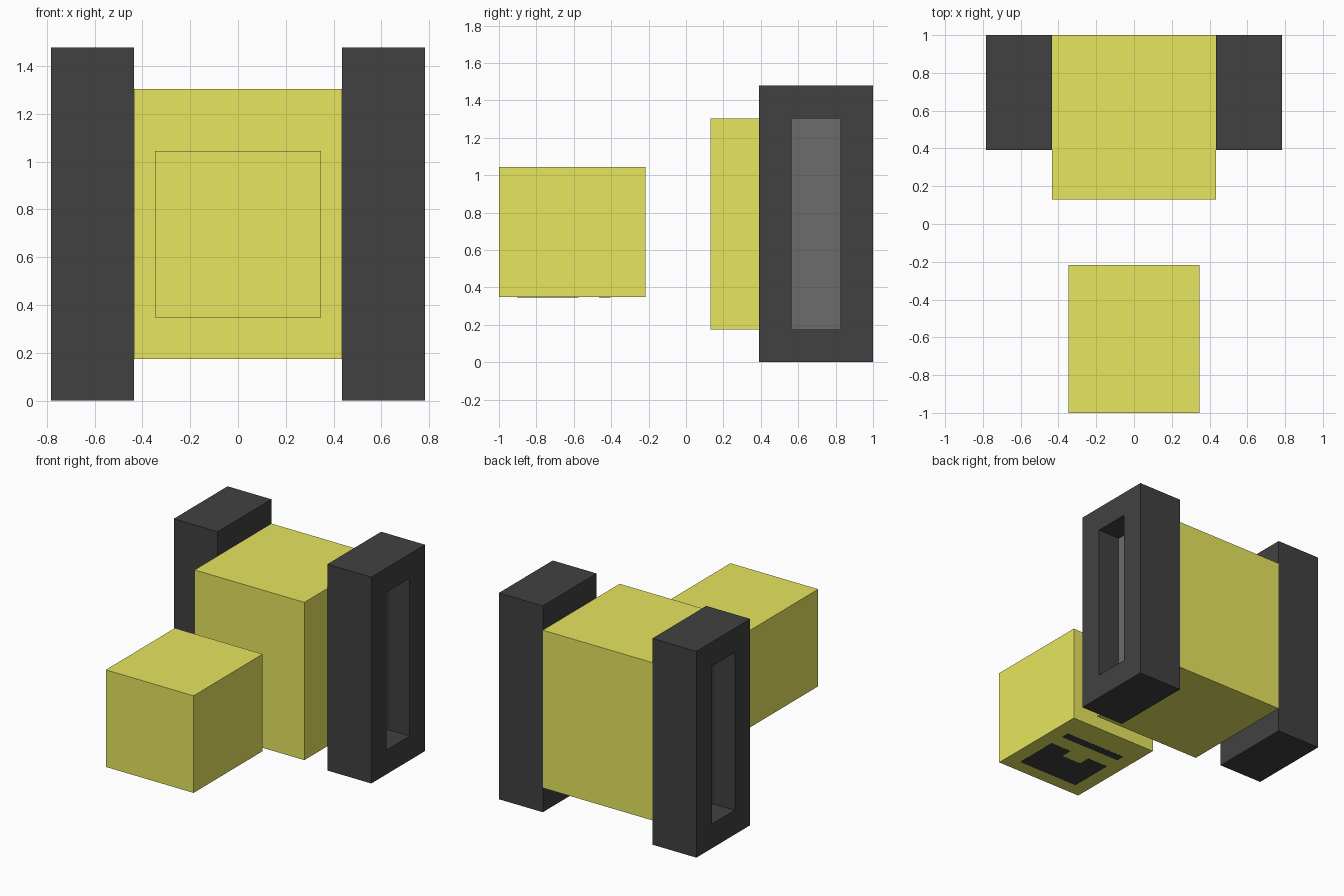
import bpy
import bmesh
from mathutils import Vector

if "Cube" in bpy.data.objects:
    bpy.data.objects.remove(bpy.data.objects["Cube"])

P = 2 / 23  # one modelling unit of the blocky grid


def make_material(name, rgb):
    mat = bpy.data.materials.new(name)
    mat.diffuse_color = (*rgb, 1)
    mat.use_nodes = True
    mat.node_tree.nodes["Principled BSDF"].inputs["Base Color"].default_value = mat.diffuse_color
    return mat


yellow = make_material("yellow", (0.80, 0.79, 0.114))
dark = make_material("dark_grey", (0.053, 0.053, 0.053))
grey = make_material("mid_grey", (0.150, 0.150, 0.150))


def box_bmesh(lo, hi):
    lo, hi = Vector(lo) * P, Vector(hi) * P
    bm = bmesh.new()
    bmesh.ops.create_cube(bm, size=1)
    for v in bm.verts:
        v.co = Vector((lo[i] + (v.co[i] + 0.5) * (hi[i] - lo[i]) for i in range(3)))
    return bm


def finish(name, bm, *mats):
    bmesh.ops.recalc_face_normals(bm, faces=bm.faces)
    mesh = bpy.data.meshes.new(name)
    bm.to_mesh(mesh)
    bm.free()
    for m in mats:
        mesh.materials.append(m)
    obj = bpy.data.objects.new(name, mesh)
    bpy.context.collection.objects.link(obj)
    return obj


def box(name, lo, hi, mat):
    return finish(name, box_bmesh(lo, hi), mat)


# Large rear body and small separate front block
box("body", (-5, 1.5, 2), (5, 11.5, 15), yellow)
box("front_block", (-4, -11.5, 4), (4, -2.5, 12), yellow)

# Side blocks with a deep slot in the outer face, slot floor in mid grey
for side, name in ((1, "right_side_block"), (-1, "left_side_block")):
    x0, x1 = sorted((5 * side, 9 * side))
    bm = box_bmesh((x0, 4.5, 0), (x1, 11.5, 17))
    bm.normal_update()
    outer = next(f for f in bm.faces if f.normal.x * side > 0.9)
    bmesh.ops.inset_region(bm, faces=[outer], thickness=2 * P, use_even_offset=True)
    floor = bmesh.ops.extrude_discrete_faces(bm, faces=[outer])["faces"][0]
    floor.material_index = 1
    bmesh.ops.translate(bm, verts=floor.verts, vec=(-2 * P * side, 0, 0))
    finish(name, bm, dark, grey)

# Dark painted plates under the front block
T = 0.001 / P
plates = {
    "underside_panel": (-2.8, -10.4, 2.8, -7.6),
    "underside_tab_left": (-2.8, -7.6, -0.9, -6.6),
    "underside_tab_right": (0.9, -7.6, 2.8, -6.6),
    "underside_strip": (-2.8, -5.35, 2.8, -4.65),
}
for name, (xa, ya, xb, yb) in plates.items():
    box(name, (xa, ya, 4 - T), (xb, yb, 4), dark)
